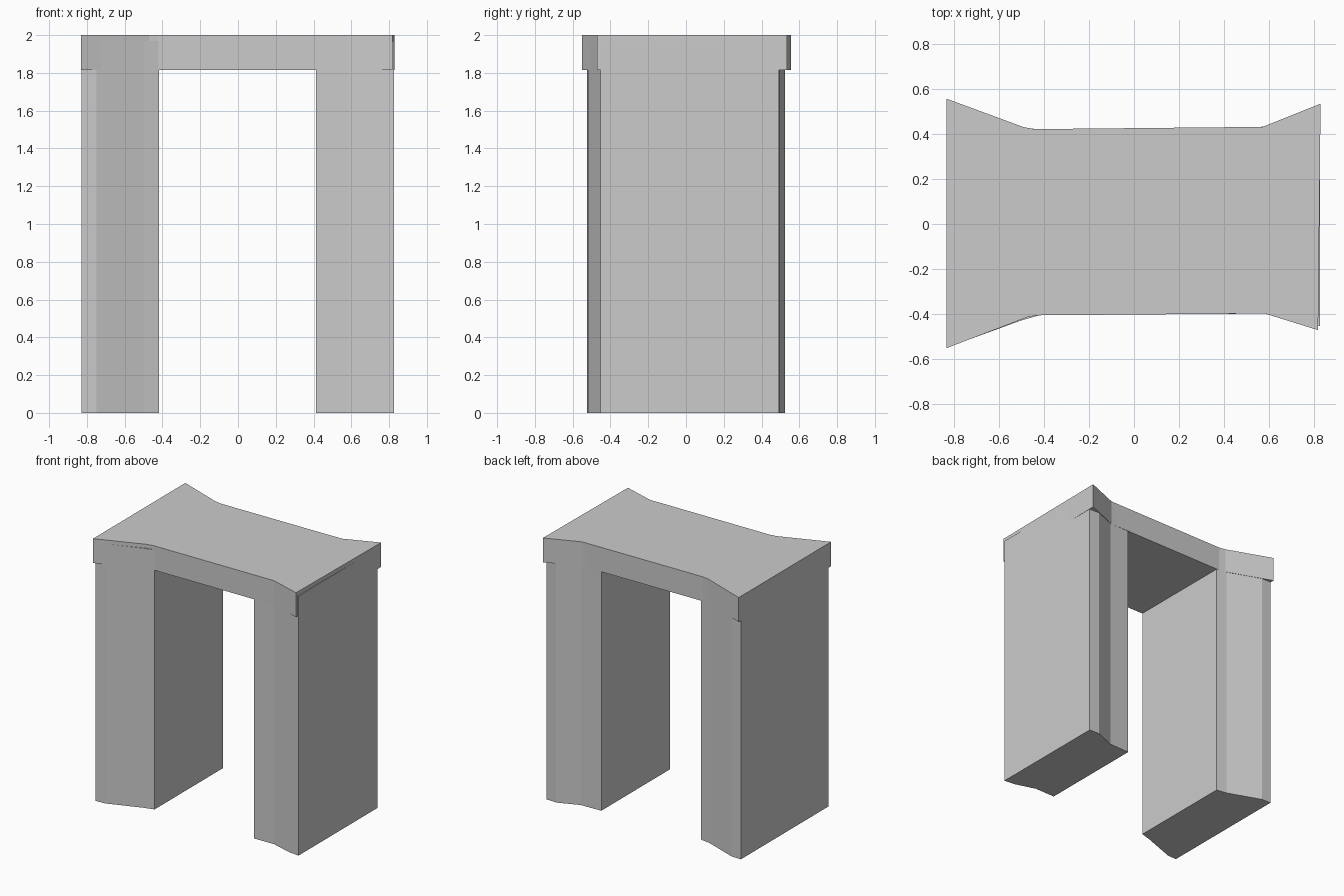
import bpy, bmesh

if "Cube" in bpy.data.objects:
    bpy.data.objects.remove(bpy.data.objects["Cube"])


def prism(name, outline, z0, z1):
    """Extrude a counter-clockwise plan outline between two heights."""
    bm = bmesh.new()
    face = bm.faces.new([bm.verts.new((x, y, z0)) for x, y in outline])
    top = bmesh.ops.extrude_face_region(bm, geom=[face], use_keep_orig=True)
    bmesh.ops.translate(bm, vec=(0, 0, z1 - z0),
                        verts=[g for g in top["geom"] if isinstance(g, bmesh.types.BMVert)])
    bmesh.ops.recalc_face_normals(bm, faces=bm.faces)
    mesh = bpy.data.meshes.new(name)
    bm.to_mesh(mesh)
    bm.free()
    obj = bpy.data.objects.new(name, mesh)
    bpy.context.collection.objects.link(obj)
    return obj


# Flared legs, running slightly up into the lintel
prism("left_leg", [(-0.828, -0.524), (-0.75, -0.519), (-0.50, -0.428), (-0.417, -0.404),
                   (-0.417, 0.418), (-0.50, 0.431), (-0.75, 0.523), (-0.828, 0.524)], 0, 1.97)
prism("right_leg", [(0.412, -0.399), (0.58, -0.396), (0.74, -0.444), (0.825, -0.452),
                    (0.825, 0.492), (0.74, 0.495), (0.58, 0.432), (0.412, 0.427)], 0, 1.97)

# Waisted lintel slab with overhanging corners
prism("lintel", [(-0.832, -0.551), (-0.47, -0.412), (-0.42, -0.405), (0.58, -0.397),
                 (0.817, -0.471), (0.828, 0.534), (0.57, 0.431), (-0.44, 0.421),
                 (-0.49, 0.43), (-0.832, 0.556)], 1.815, 2.0)
